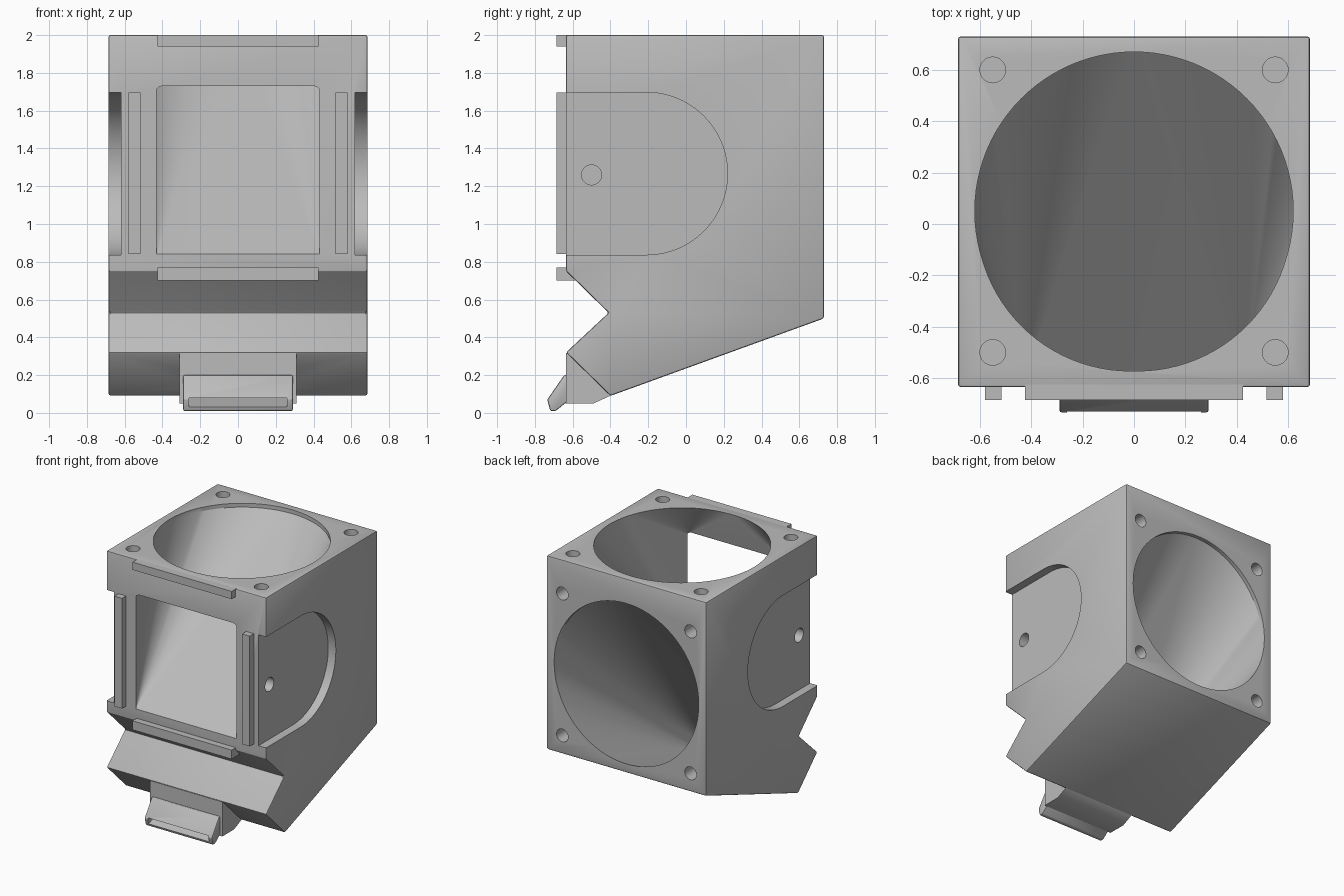
import bpy, bmesh, math
from mathutils import Vector, Matrix

if "Cube" in bpy.data.objects:
    bpy.data.objects.remove(bpy.data.objects["Cube"], do_unlink=True)

grey = bpy.data.materials.new("light_grey")
grey.use_nodes = True
grey.diffuse_color = (0.5, 0.5, 0.5, 1)
grey.node_tree.nodes["Principled BSDF"].inputs["Base Color"].default_value = (0.5, 0.5, 0.5, 1)


def add(name, bm):
    bmesh.ops.recalc_face_normals(bm, faces=bm.faces)
    mesh = bpy.data.meshes.new(name)
    bm.to_mesh(mesh)
    bm.free()
    mesh.materials.append(grey)
    ob = bpy.data.objects.new(name, mesh)
    bpy.context.collection.objects.link(ob)
    return ob


def prism(name, profile, x0, x1):
    """Extrude a (y, z) profile along x."""
    bm = bmesh.new()
    face = bm.faces.new([bm.verts.new((x0, y, z)) for y, z in profile])
    ext = bmesh.ops.extrude_face_region(bm, geom=[face])["geom"]
    bmesh.ops.translate(bm, vec=(x1 - x0, 0, 0),
                        verts=[v for v in ext if isinstance(v, bmesh.types.BMVert)])
    return add(name, bm)


def box(name, x0, x1, y0, y1, z0, z1):
    return prism(name, [(y0, z0), (y1, z0), (y1, z1), (y0, z1)], x0, x1)


def hull(name, points):
    bm = bmesh.new()
    for p in points:
        bm.verts.new(p)
    res = bmesh.ops.convex_hull(bm, input=bm.verts[:])
    loose = {g for g in res["geom_interior"] if isinstance(g, bmesh.types.BMVert)}
    bmesh.ops.delete(bm, geom=list(loose), context="VERTS")
    bmesh.ops.dissolve_limit(bm, angle_limit=0.002, verts=bm.verts[:], edges=bm.edges[:])
    return add(name, bm)


def rod(name, center, axis, radius, length, sides=32):
    bm = bmesh.new()
    turn = Vector((0, 0, 1)).rotation_difference(Vector(axis)).to_matrix().to_4x4()
    bmesh.ops.create_cone(bm, cap_ends=True, segments=sides, radius1=radius, radius2=radius,
                          depth=length, matrix=Matrix.Translation(center) @ turn)
    return add(name, bm)


def apply_modifier(ob, mod):
    bpy.context.view_layer.objects.active = ob
    bpy.ops.object.modifier_apply(modifier=mod.name)


def cut(ob, cutter):
    mod = ob.modifiers.new("cut", "BOOLEAN")
    mod.operation, mod.solver, mod.object = "DIFFERENCE", "EXACT", cutter
    apply_modifier(ob, mod)


def bevel(ob, width):
    mod = ob.modifiers.new("edge", "BEVEL")
    mod.width, mod.segments = width, 2
    apply_modifier(ob, mod)


HALF, FRONT, BACK, TOP = 0.685, -0.635, 0.73, 2.0
FAN_R, FAN_Y, FAN_Z = 0.62, 0.05, 1.19
ring = [(FAN_R * math.cos(math.tau * i / 96), FAN_R * math.sin(math.tau * i / 96))
        for i in range(96)]

# Main housing with the notched front and sloping underside
body = prism("housing", [(FRONT, TOP), (BACK, TOP), (BACK, 0.5), (-0.4, 0.09),
                         (FRONT, 0.32), (-0.41, 0.53), (FRONT, 0.75)], -HALF, HALF)
bevel(body, 0.01)

# Outlet nozzle under the front edge
neck = prism("nozzle_neck", [(FRONT, 0.318), (-0.5, 0.32), (-0.36, 0.13), (-0.402, 0.09),
                             (-0.49, 0.05), (FRONT, 0.05)], -0.31, 0.31)
tip = prism("nozzle_tip", [(-0.6, 0.2), (-0.645, 0.2), (-0.735, 0.07), (-0.718, 0.01),
                           (-0.69, 0.01), (-0.635, 0.055), (-0.6, 0.055)], -0.29, 0.29)
bevel(tip, 0.008)

# Duct from the top fan opening to the front window
top_duct = hull("top_duct_cutter",
                [(x, FAN_Y + y, z) for x, y in ring for z in (TOP - 0.03, TOP + 0.01)]
                + [(x, FRONT - 0.005, z) for x in (-0.43, 0.43) for z in (0.837, 1.71)])
# Duct from the back fan opening down to the nozzle
back_duct = hull("back_duct_cutter",
                 [(x, y, FAN_Z + z) for x, z in ring for y in (BACK - 0.03, BACK + 0.01)]
                 + [(x, -0.6, z) for x in (-0.26, 0.26) for z in (0.08, 0.16)])
slot = hull("slot_cutter",
            [(x, y, z) for x in (-0.26, 0.26)
             for y, z in ((-0.59, 0.08), (-0.59, 0.16), (-0.76, 0.06), (-0.75, 0.02))])

cutters = [top_duct]
# Fan screw holes on the top and the back
for x in (-0.55, 0.55):
    for d in (-0.55, 0.55):
        cutters.append(rod("top_screw_cutter", (x, FAN_Y + d, TOP), (0, 0, 1), 0.05, 0.3))
        cutters.append(rod("back_screw_cutter", (x, BACK, FAN_Z + d), (0, 1, 0), 0.05, 0.3))

# Side recesses, open to the front, each with a pin hole
arc = [(-0.21 + 0.43 * math.cos(a), 1.267 + 0.43 * math.sin(a))
       for a in (math.pi * (i / 40 - 0.5) for i in range(41))]
for s in (-1, 1):
    cutters.append(prism("recess_cutter", [(-0.7, 0.837)] + arc + [(-0.7, 1.697)],
                         s * 0.62, s * 0.75))
    cutters.append(rod("pin_cutter", (s * 0.62, -0.5, 1.26), (1, 0, 0), 0.053, 0.24))

for c in cutters + [back_duct]:
    cut(body, c)
for part in (neck, tip):
    cut(part, back_duct)
    cut(part, slot)
for c in cutters + [back_duct, slot]:
    bpy.data.objects.remove(c, do_unlink=True)

# Locating rails around the front window
rails = [box("upper_rail", -0.425, 0.425, -0.685, FRONT + 0.02, 1.94, TOP),
         box("lower_rail", -0.425, 0.425, -0.685, -0.585, 0.70, 0.77),
         box("right_rail", -0.58, -0.515, -0.685, FRONT + 0.02, 0.84, 1.695),
         box("left_rail", 0.515, 0.58, -0.685, FRONT + 0.02, 0.84, 1.695)]

for ob in [body, neck, tip] + rails:
    bpy.ops.object.select_all(action="DESELECT")
    ob.select_set(True)
    bpy.context.view_layer.objects.active = ob
    bpy.ops.object.shade_smooth_by_angle(angle=math.radians(25))
